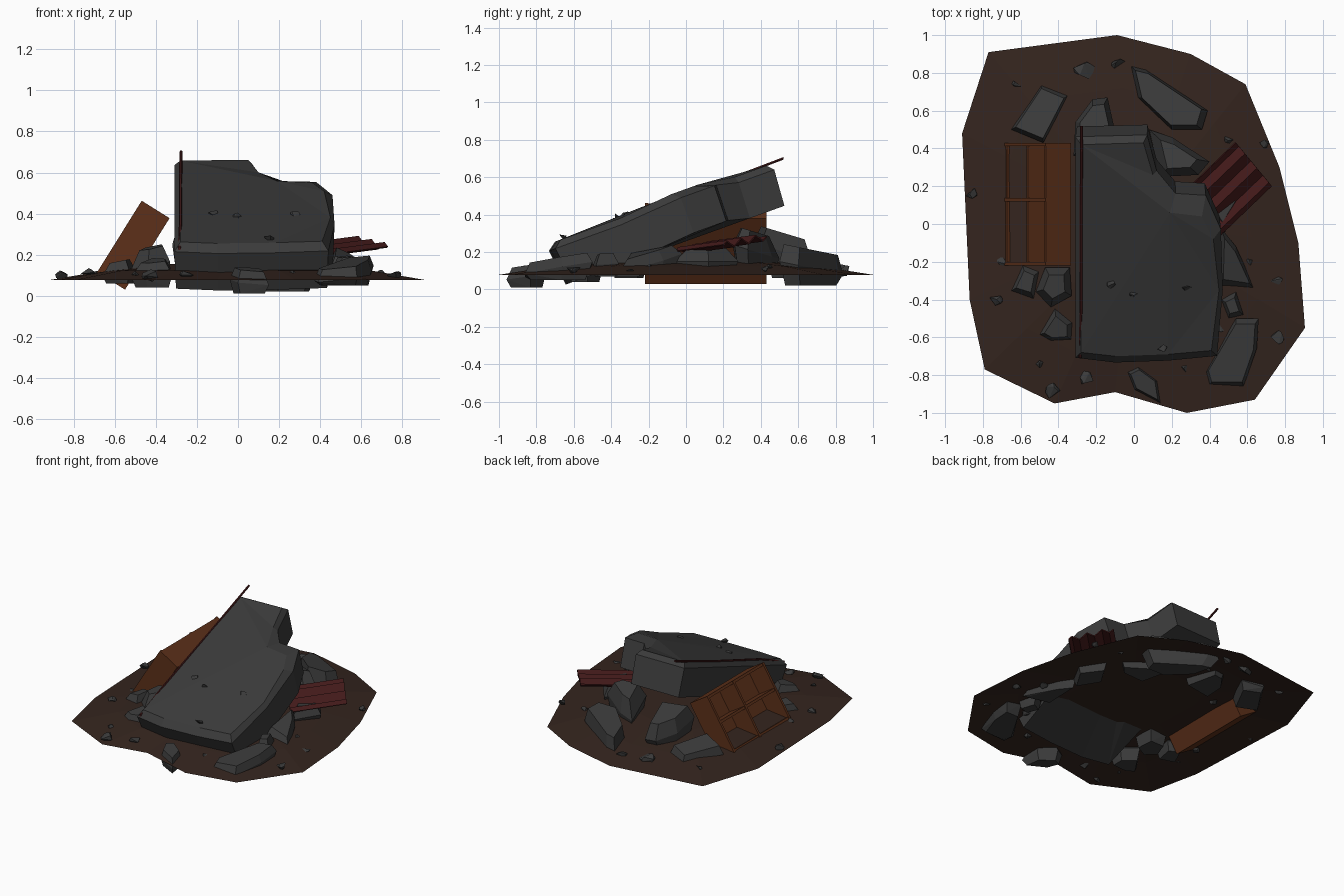
import bpy, bmesh, math, random
from mathutils import Vector, Matrix

if "Cube" in bpy.data.objects:
    bpy.data.objects.remove(bpy.data.objects["Cube"])

random.seed(7)


def material(name, color):
    m = bpy.data.materials.new(name)
    m.diffuse_color = (*color, 1)
    m.use_nodes = True
    m.node_tree.nodes["Principled BSDF"].inputs["Base Color"].default_value = m.diffuse_color
    return m


CONCRETE = material("dark_concrete", (0.043, 0.043, 0.043))
DIRT = material("dirt", (0.034, 0.018, 0.013))
WOOD = material("orange_wood", (0.11, 0.03, 0.010))
RUST = material("red_rust", (0.055, 0.010, 0.010))


def finish(name, bm, mat):
    bmesh.ops.recalc_face_normals(bm, faces=bm.faces)
    mesh = bpy.data.meshes.new(name)
    bm.to_mesh(mesh)
    bm.free()
    mesh.materials.append(mat)
    ob = bpy.data.objects.new(name, mesh)
    bpy.context.collection.objects.link(ob)
    return ob


def loft(name, rings, mat, caps=(True, True)):
    """Skin closed rings of equal point count."""
    bm = bmesh.new()
    vs = [[bm.verts.new(p) for p in r] for r in rings]
    n = len(vs[0])
    for a, b in zip(vs, vs[1:]):
        for i in range(n):
            j = (i + 1) % n
            bm.faces.new((a[i], a[j], b[j], b[i]))
    if caps[0]:
        bm.faces.new(vs[0])
    if caps[1]:
        bm.faces.new(vs[-1])
    bmesh.ops.triangulate(bm, faces=[f for f in bm.faces if len(f.verts) > 4])
    return finish(name, bm, mat)


def hull(name, pts, mat=CONCRETE):
    bm = bmesh.new()
    for p in pts:
        bm.verts.new(p)
    res = bmesh.ops.convex_hull(bm, input=bm.verts)
    bmesh.ops.delete(bm, geom=list({v for v in res["geom_interior"] + res["geom_unused"]
                                    if isinstance(v, bmesh.types.BMVert)}), context='VERTS')
    return finish(name, bm, mat)


def shard(name, outline, z0, z1, tilt=(0, 0), top=0.75):
    """Broken chunk: full outline at mid height, smaller tilted top and bottom."""
    cx = sum(p[0] for p in outline) / len(outline)
    cy = sum(p[1] for p in outline) / len(outline)
    pts = []
    for s, z in ((0.8, z0), (1, z0 + 0.5 * (z1 - z0)), (top, z1)):
        for x, y in outline:
            dx, dy = (x - cx) * s, (y - cy) * s
            dz = 0 if z == z0 else dx * tilt[0] + dy * tilt[1]
            pts.append((cx + dx, cy + dy, z + dz))
    return hull(name, pts)


def rock(name, x, y, z, sx, sy, sz, count=9):
    """Random faceted stone with the given full sizes."""
    pts = []
    for i in range(count):
        v = Vector([random.gauss(0, 1) for _ in range(3)]).normalized()
        pts.append(v)
    pts += [Vector((s, random.uniform(-.4, .4), random.uniform(-.4, .4))) for s in (-1, 1)]
    return hull(name, [(x + v.x * sx / 2, y + v.y * sy / 2, z + v.z * sz / 2) for v in pts])


# dirt mound: open low cone with an irregular rim
rim = [(-.09, 1), (.3, .9), (.59, .74), (.77, .3), (.87, -.1), (.905, -.55), (.64, -.93),
       (.28, -1), (-.1, -.89), (-.42, -.95), (-.79, -.77), (-.87, -.4), (-.91, .48), (-.77, .91)]
loft("dirt_mound", [[(x * s, y * s, z) for x, y in rim]
                    for s, z in ((1, .078), (.72, .122), (.4, .155))], DIRT, caps=(False, True))

# main slab: leaning plate with a broken back right corner
top = [(-.28, .42), (.05, .43), (.10, .26), (.19, .06), (.36, .04), (.42, -.08),
       (.45, -.35), (.41, -.67), (.18, -.69), (-.1, -.70), (-.28, -.68)]
mid = [(-.31, .45), (.07, .46), (.12, .27), (.22, .15), (.38, .14), (.46, -.04),
       (.47, -.36), (.44, -.71), (.18, -.735), (-.1, -.745), (-.31, -.72)]


def on_slope(p, d):
    bump = 0.03 if p[0] > .15 and -.1 < p[1] < .2 else 0
    return (p[0], p[1] + .34 * d, .255 + .36 * (p[1] + .7) - .94 * d + bump)


loft("fallen_slab", [[on_slope(p, 0) for p in top], [on_slope(p, .035) for p in mid],
                     [on_slope((p[0] * .98 + .002, p[1] * .97), .235) for p in mid]], CONCRETE)

# pebbles on the slab
for i, (x, y) in enumerate([(-.12, -.32), (0, -.37), (.28, -.34), (.15, -.66), (.02, -.38)]):
    rock(f"slab_pebble_{i}", x, y, .265 + .36 * (y + .7), .05, .05, .045, 7)

# bent iron bar along the left edge of the slab
path = [Vector(p) for p in ((-.285, -.71, .23), (-.28, -.45, .345), (-.28, .1, .54), (-.277, .52, .70))]
loft("iron_bar", [[p + Vector((math.cos(a) * .008, 0, math.sin(a) * .008))
                   for a in (k * math.tau / 6 for k in range(6))] for p in path], RUST)

# toppled bookcase: local x = length, y = depth towards open side, z = height
u, d = Vector((.53, 0, .85)).normalized(), Vector((-.85, 0, .53)).normalized()
frame = Matrix((Vector((0, 1, 0)), d, u)).transposed().to_4x4()
frame.translation = Vector((-.55, -.22, .03))
T = .018


def board(name, lo, hi):
    bm = bmesh.new()
    bmesh.ops.create_cube(bm, size=1)
    lo, hi = Vector(lo), Vector(hi)
    for v in bm.verts:
        v.co = frame @ (lo + Vector([(c + .5) * s for c, s in zip(v.co, hi - lo)]))
    return finish(name, bm, WOOD)


board("bookcase_back", (0, 0, 0), (.65, T, .41))
for i, x in enumerate((0, .34, .65 - T)):
    board(f"bookcase_upright_{i}", (x, 0, 0), (x + T, .16, .41))
for i, z in enumerate((0, .21, .41 - T)):
    board(f"bookcase_shelf_{i}", (0, 0, z), (.65, .155, z + T))

# corrugated sheet: zigzag profile swept along the ridges
a, b, c = Vector((.46, -.06, .205)), Vector((.73, .20, .24)), Vector((.27, .17, .25))
bm = bmesh.new()
rows = []
for i in range(13):
    wave = Vector((0, 0, .018 * math.sin(i * math.pi / 2)))
    base = a + (c - a) * i / 12 + wave
    rows.append([bm.verts.new(base), bm.verts.new(base + (b - a))])
for r, s in zip(rows, rows[1:]):
    bm.faces.new((r[0], r[1], s[1], s[0]))
sheet = finish("corrugated_sheet", bm, RUST)
sol = sheet.modifiers.new("thickness", 'SOLIDIFY')
sol.thickness = .008

# large broken chunks around the slab
shard("chunk_back_left", [(-.65, .5), (-.49, .74), (-.35, .68), (-.48, .43)], .06, .18, (.1, -.2), .85)
shard("chunk_back_right", [(-.02, .84), (.06, .82), (.39, .6), (.36, .5), (.2, .5), (.02, .67)],
      .02, .215, (0, -.2), .85)
shard("chunk_under_back", [(-.32, .36), (-.31, .54), (-.22, .66), (-.14, .67), (-.08, .4)], .1, .30, (0, -.3))
shard("chunk_in_notch", [(.08, .5), (.14, .25), (.34, .26), (.40, .33), (.2, .46)], .1, .31, (0, -.3), .6)
shard("chunk_right", [(.46, -.02), (.45, -.33), (.65, -.36), (.54, -.12)], .08, .2, (-.2, .2), .7)
shard("chunk_front_right", [(.37, -.79), (.39, -.86), (.58, -.86), (.65, -.66), (.66, -.5), (.54, -.5)],
      .05, .16, (.1, .15), .85)
shard("chunk_front", [(-.04, -.78), (.02, -.75), (.13, -.83), (.15, -.96), (0, -.88)], .01, .13, (0, .15))
shard("chunk_left", [(-.52, -.36), (-.47, -.23), (-.34, -.23), (-.33, -.38), (-.44, -.44)], .07, .235, (.2, .1), .6)
shard("chunk_left_outer", [(-.66, -.36), (-.59, -.21), (-.5, -.25), (-.53, -.4)], .06, .17, (.2, 0), .6)
shard("chunk_left_front", [(-.52, -.59), (-.42, -.44), (-.32, -.52), (-.32, -.62), (-.45, -.63)],
      .04, .17, (.1, .2), .6)
shard("chunk_right_small", [(.46, -.4), (.5, -.5), (.58, -.48), (.54, -.36)], .07, .19, (.1, .1), .6)
shard("chunk_under_sheet", [(.36, .12), (.47, -.06), (.58, .12), (.46, .28)], .08, .22, (0, 0), .6)

# scattered stones: x, y, size
stones = [(-.73, -.4, .07), (-.26, .81, .12), (-.08, .85, .08), (.69, .43, .05), (.75, -.3, .07),
          (.76, -.6, .07), (-.86, .16, .06), (-.25, -.82, .07), (-.43, -.88, .08), (-.5, -.74, .04),
          (-.62, .74, .05), (-.08, .66, .04), (.27, -.76, .05), (.45, -.56, .06), (-.4, .33, .05),
          (.60, -.2, .06), (-.7, -.2, .05), (.5, .45, .05)]
for i, (x, y, s) in enumerate(stones):
    z = .085 + .05 * (1 - min(1, max(abs(x), abs(y)) * 1.05))
    rock(f"stone_{i}", x, y, z + .01, s, s * random.uniform(.8, 1.3), s * .8)
